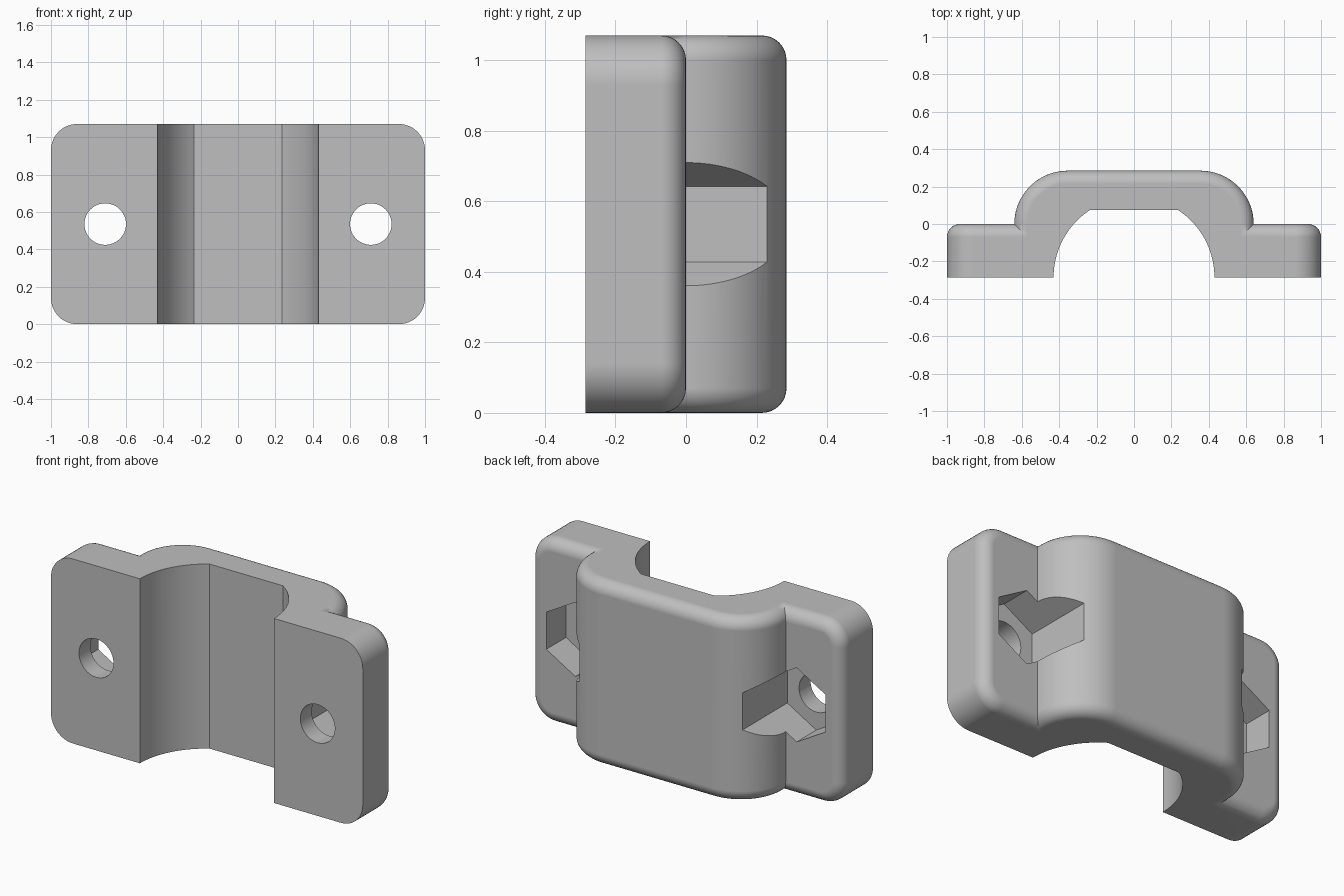
import bpy, bmesh
from math import sin, cos, pi, asin, radians
from mathutils import Vector

cube = bpy.data.objects.get("Cube")
if cube:
    bpy.data.objects.remove(cube, do_unlink=True)

H = 1.07          # clamp height
FRONT = -0.285    # front mounting plane
FILLET = 0.07

grey = bpy.data.materials.new("grey plastic")
grey.use_nodes = True
grey.diffuse_color = (0.52, 0.52, 0.52, 1)
grey.node_tree.nodes["Principled BSDF"].inputs["Base Color"].default_value = (0.52, 0.52, 0.52, 1)


def arc(cx, cy, r, start, end, steps):
    """Points along a circular arc, angles in radians."""
    angles = [start + (end - start) * i / steps for i in range(steps + 1)]
    return [(cx + r * cos(a), cy + r * sin(a)) for a in angles]


def loft(name, outline, sections, axis):
    """Stack outline(inset) at each (level, inset) along the axis and cap both ends."""
    bm = bmesh.new()
    rings = []
    for level, inset in sections:
        pts = outline(inset)
        rings.append([bm.verts.new((u, level, v) if axis == "Y" else (u, v, level)) for u, v in pts])
    for a, b in zip(rings, rings[1:]):
        for i in range(len(a)):
            j = (i + 1) % len(a)
            bm.faces.new((a[i], a[j], b[j], b[i]))
    bm.faces.new(rings[0])
    bm.faces.new(rings[-1])
    bmesh.ops.recalc_face_normals(bm, faces=bm.faces)
    mesh = bpy.data.meshes.new(name)
    bm.to_mesh(mesh)
    bm.free()
    mesh.materials.append(grey)
    obj = bpy.data.objects.new(name, mesh)
    bpy.context.collection.objects.link(obj)
    return obj


def combine(target, other, operation):
    """Apply a boolean and discard the helper."""
    other.hide_render = True
    mod = target.modifiers.new(operation.lower(), "BOOLEAN")
    mod.operation, mod.object, mod.solver = operation, other, "EXACT"
    bpy.context.view_layer.objects.active = target
    bpy.ops.object.modifier_apply(modifier=mod.name)
    bpy.data.objects.remove(other, do_unlink=True)


# Quarter-round edge: (distance below the end, inset)
STEPS = 8
edge = [(FILLET * (1 - sin(a)), FILLET * (1 - cos(a)))
        for a in [pi / 2 * i / STEPS for i in range(STEPS + 1)]]


# Mounting flange with rounded corners and a rounded back rim
def flange_outline(inset):
    r = 0.14 - inset
    pts = []
    for k, (sx, sz) in enumerate([(1, 1), (-1, 1), (-1, -1), (1, -1)]):
        pts += arc(sx * 0.86, H / 2 + sz * (H / 2 - 0.14), r, k * pi / 2, (k + 1) * pi / 2, 12)
    return pts


clamp = loft("cable_clamp", flange_outline, [(FRONT, 0)] + [(-d, i) for d, i in edge], "Y")


# Raised saddle with rounded ends
def saddle_outline(inset):
    r = 0.285 - inset
    right = arc(0.355, 0, r, 0, pi / 2, 20)
    left = arc(-0.355, 0, r, pi / 2, pi, 20)
    return [(0.355 + r, -0.15)] + right + left + [(-0.355 - r, -0.15)]


saddle = loft("saddle", saddle_outline,
              [(d, i) for d, i in reversed(edge)] + [(H - d, i) for d, i in edge], "Z")
combine(clamp, saddle, "UNION")

# Channel with curved sides and a flat back
limit = asin(0.36 / 0.43)
channel_right = arc(0, FRONT, 0.43, 0, limit, 16)
channel_left = arc(0, FRONT, 0.43, pi - limit, pi, 16)
channel = [(0.43, -0.5)] + channel_right + channel_left + [(-0.43, -0.5)]
combine(clamp, loft("channel_cutter", lambda i: channel, [(-0.1, 0), (H + 0.1, 0)], "Z"), "DIFFERENCE")

# Bolt hole and hexagonal nut pocket on each side
for x in (-0.71, 0.71):
    hexagon = arc(x, H / 2, 0.215, pi / 2, pi / 2 + 5 * pi / 3, 5)
    circle = arc(x, H / 2, 0.111, 0, 2 * pi, 48)[:-1]
    combine(clamp, loft("pocket_cutter", lambda i: hexagon, [(-0.18, 0), (0.5, 0)], "Y"), "DIFFERENCE")
    combine(clamp, loft("hole_cutter", lambda i: circle, [(-0.5, 0), (0.1, 0)], "Y"), "DIFFERENCE")

# Smooth curved surfaces, crisp cut edges
clamp.select_set(True)
bpy.context.view_layer.objects.active = clamp
bpy.ops.object.shade_smooth_by_angle(angle=radians(25))
normals = clamp.modifiers.new("weighted normals", "WEIGHTED_NORMAL")
normals.keep_sharp = True
